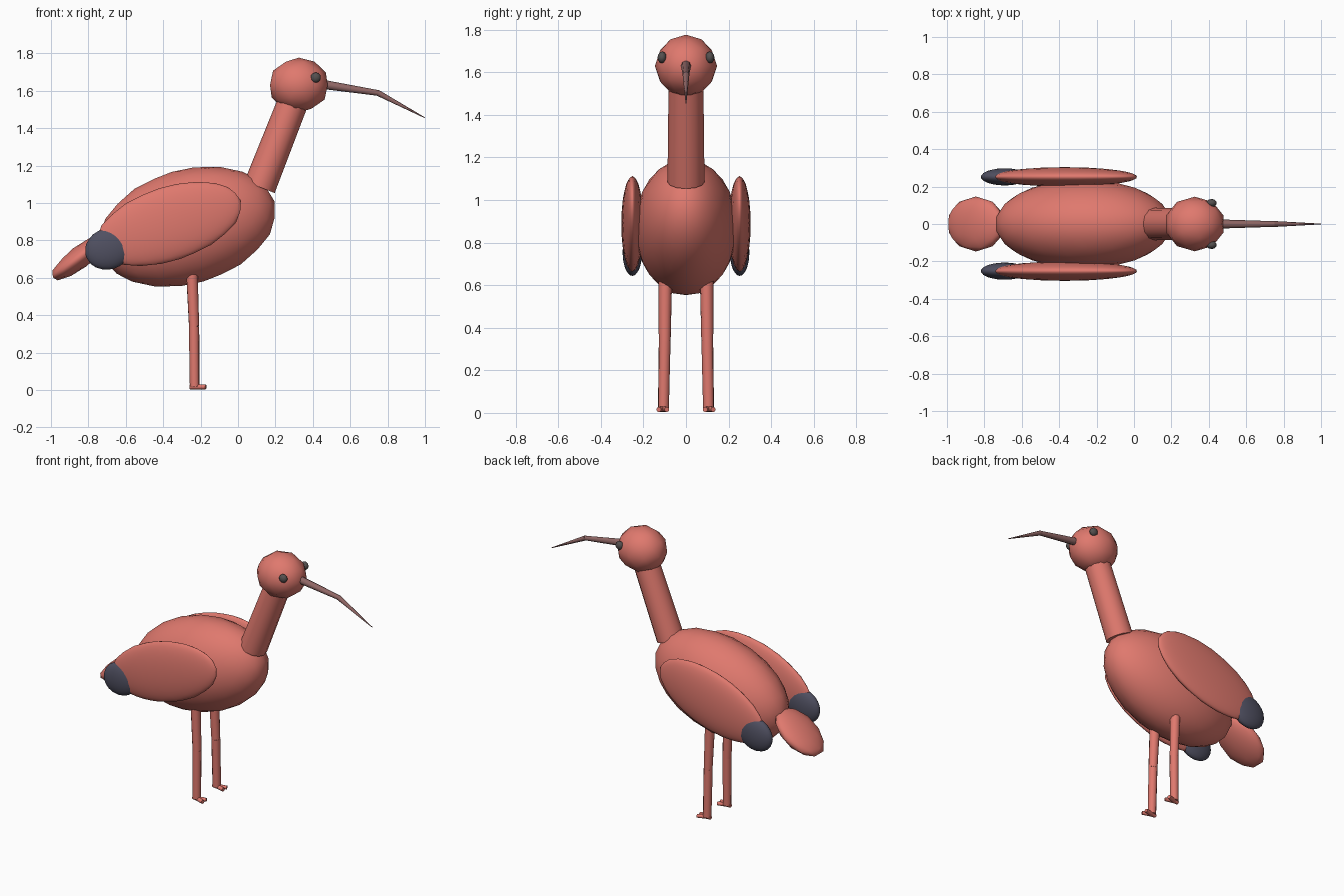
import bpy
from math import radians
from mathutils import Vector

if "Cube" in bpy.data.objects:
    bpy.data.objects.remove(bpy.data.objects["Cube"])


def material(name, rgb):
    m = bpy.data.materials.new(name)
    m.use_nodes = True
    m.diffuse_color = (*rgb, 1)
    m.node_tree.nodes["Principled BSDF"].inputs["Base Color"].default_value = (*rgb, 1)
    return m


pink = material("coral pink", (0.74, 0.19, 0.155))
slate = material("slate blue", (0.08, 0.08, 0.12))
brown = material("dusky rose brown", (0.28, 0.135, 0.13))
grey = material("dark grey", (0.09, 0.08, 0.078))


def finish(name, mat):
    ob = bpy.context.object
    ob.name = ob.data.name = name
    ob.data.materials.append(mat)
    bpy.ops.object.shade_smooth()
    return ob


def ellipsoid(name, centre, radii, mat, tilt=0, detail=3):
    """Faceted ball, nose tilted up by the given degrees."""
    bpy.ops.mesh.primitive_ico_sphere_add(subdivisions=detail, radius=1, location=centre,
                                          rotation=(0, radians(-tilt), 0))
    bpy.context.object.scale = radii
    return finish(name, mat)


def limb(name, start, end, r1, r2, mat, sides=10):
    """Tapered cylinder between two points."""
    a, b = Vector(start), Vector(end)
    d = b - a
    bpy.ops.mesh.primitive_cone_add(vertices=sides, radius1=r1, radius2=r2, depth=d.length,
                                    location=(a + b) / 2,
                                    rotation=d.to_track_quat('Z', 'Y').to_euler())
    finish(name, mat)
    bpy.ops.object.shade_smooth_by_angle(angle=radians(50))


# Torso, tail, neck and head
ellipsoid("body", (-0.27, 0, 0.873), (0.485, 0.24, 0.305), pink, 16)
ellipsoid("tail", (-0.845, 0, 0.71), (0.19, 0.147, 0.06), pink, 37, 2)
limb("neck", (0.115, 0, 1.085), (0.29, 0, 1.53), 0.087, 0.082, pink, 12)
ellipsoid("head", (0.325, 0, 1.63), (0.162, 0.146, 0.147), pink, 0, 2)

# Two-part drooping bill
limb("beak_base", (0.44, 0, 1.636), (0.75, 0, 1.588), 0.025, 0.015, brown, 8)
limb("beak_tip", (0.745, 0, 1.59), (1.0, 0, 1.455), 0.016, 0.002, brown, 8)

# Paired parts
for side, s in (("left", 1), ("right", -1)):
    ellipsoid(side + "_eye", (0.415, s * 0.112, 1.67), (0.028, 0.022, 0.028), grey, 0, 2)
    ellipsoid(side + "_wing", (-0.37, s * 0.252, 0.888), (0.405, 0.052, 0.197), pink, 18)
    ellipsoid(side + "_wing_tip", (-0.692, s * 0.252, 0.755), (0.128, 0.046, 0.11), slate, 18)
    # Leg with a slight knee
    knee = (-0.235, s * 0.1, 0.34)
    ankle = (-0.232, s * 0.106, 0.018)
    limb(side + "_thigh", (-0.247, s * 0.097, 0.64), knee, 0.032, 0.028, pink)
    limb(side + "_shin", knee, ankle, 0.028, 0.026, pink)
    # Toes: two forward, one back
    for label, dx, dy in (("outer", 0.06, 0.022), ("inner", 0.06, -0.016), ("rear", -0.027, 0)):
        limb(side + "_" + label + "_toe", ankle,
             (ankle[0] + dx, s * (0.106 + dy), 0.016), 0.015, 0.012, pink, 8)
